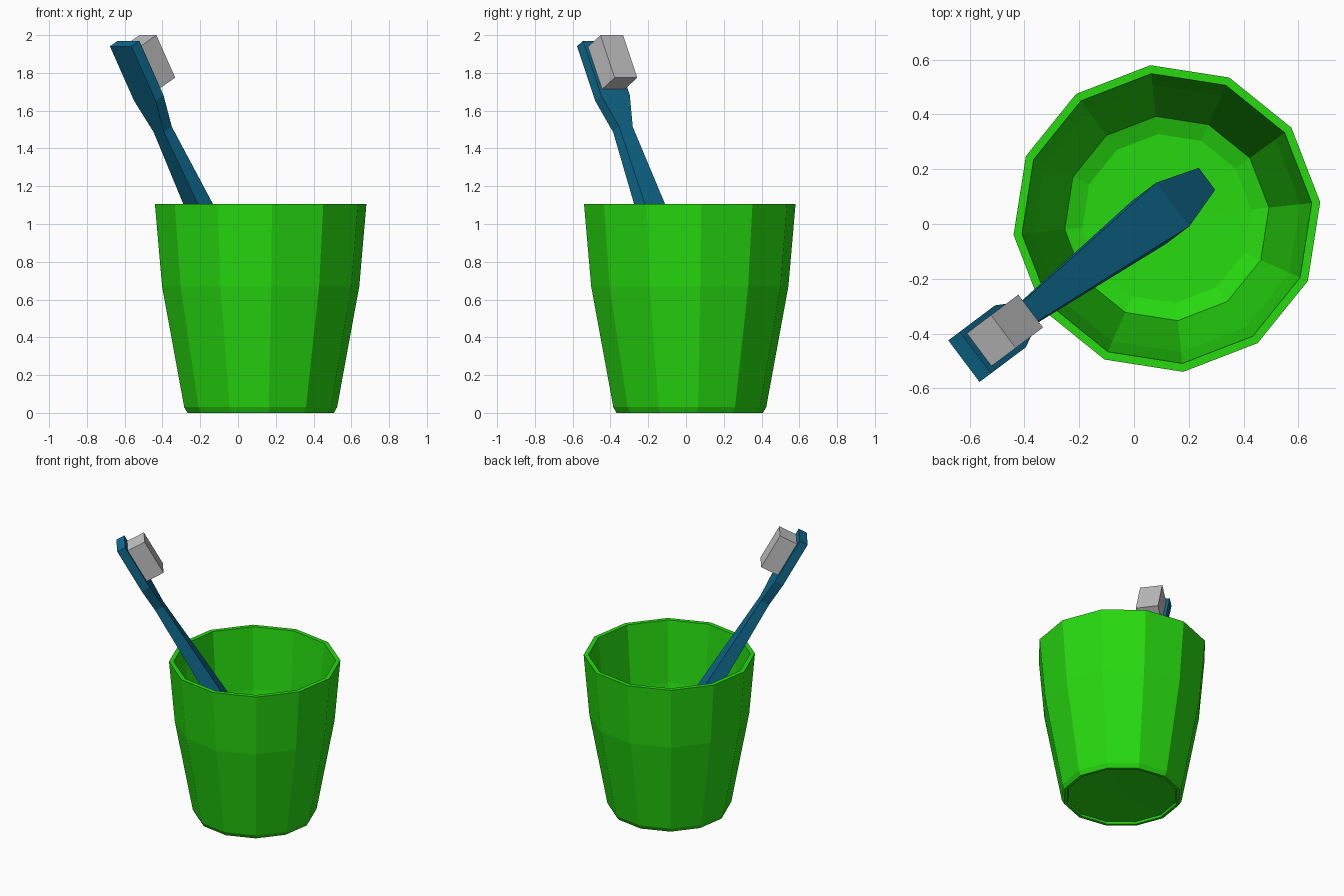
import bpy, bmesh, math
from mathutils import Vector

if "Cube" in bpy.data.objects:
    bpy.data.objects.remove(bpy.data.objects["Cube"])


def material(name, rgb):
    m = bpy.data.materials.new(name)
    m.diffuse_color = (*rgb, 1)
    m.use_nodes = True
    m.node_tree.nodes["Principled BSDF"].inputs["Base Color"].default_value = m.diffuse_color
    return m


GREEN = material("cup green", (0.02, 0.70, 0.005))
BLUE = material("handle blue", (0.005, 0.15, 0.28))
GREY = material("bristle grey", (0.56, 0.56, 0.56))


def finish(name, bm, mat):
    bmesh.ops.recalc_face_normals(bm, faces=bm.faces)
    mesh = bpy.data.meshes.new(name)
    bm.to_mesh(mesh)
    bm.free()
    mesh.materials.append(mat)
    ob = bpy.data.objects.new(name, mesh)
    bpy.context.collection.objects.link(ob)
    return ob


def bridge(bm, a, b):
    n = len(a)
    for i in range(n):
        bm.faces.new((a[i], a[(i + 1) % n], b[(i + 1) % n], b[i]))


# Cup: twelve-sided profile (radius, z) from underside to inner floor
profile = [(0.365, 0.015), (0.37, 0), (0.39, 0), (0.407, 0.03), (0.525, 0.67),
           (0.563, 1.105), (0.532, 1.105), (0.49, 0.67), (0.375, 0.08), (0.31, 0.055)]
SIDES, TURN = 12, math.radians(6.1)
bm = bmesh.new()
rings = []
for r, z in profile:
    angles = [TURN + 2 * math.pi * i / SIDES for i in range(SIDES)]
    rings.append([bm.verts.new((0.12 + r * math.cos(a), 0.02 + r * math.sin(a), z)) for a in angles])
for a, b in zip(rings, rings[1:]):
    bridge(bm, a, b)
for ring, z in ((rings[0], 0.02), (rings[-1], 0.05)):
    c = bm.verts.new((0.12, 0.02, z))
    for i in range(SIDES):
        bm.faces.new((ring[i], ring[(i + 1) % SIDES], c))
finish("cup", bm, GREEN)

# Brush frame: origin at the top of the head's front face, t runs down the
# handle, w across it and n out of the front
U = Vector((-0.8, -0.6, 0))
W = Vector((0.6, -0.8, 0))
Z = Vector((0, 0, 1))
CO, SI = 0.485, 0.875
AXIS = U * CO + Z * SI
NORMAL = -U * SI + Z * CO
ORIGIN = U * 0.745 + W * 0.028 + Z * 1.97


def loft(name, sections, mat):
    """Sections are (t, width, back n, front n)."""
    bm = bmesh.new()
    loops = []
    for t, width, back, front in sections:
        h = width / 2
        loops.append([bm.verts.new(ORIGIN - AXIS * t + W * w + NORMAL * n)
                      for w, n in ((-h, back), (h, back), (h, front), (-h, front))])
    for a, b in zip(loops, loops[1:]):
        bridge(bm, a, b)
    bm.faces.new(loops[0])
    bm.faces.new(loops[-1])
    return finish(name, bm, mat)


# Toothbrush handle with flat head, narrow neck and swelling grip
loft("brush_handle", [(0, 0.19, -0.06, 0), (0.33, 0.19, -0.06, 0), (0.52, 0.09, -0.06, 0),
                      (1.74, 0.20, -0.06, 0.065), (2.126, 0.10, -0.06, 0.03)], BLUE)

# Bristle block
loft("bristles", [(0.036, 0.15, -0.004, 0.126), (0.293, 0.15, -0.004, 0.126)], GREY)
